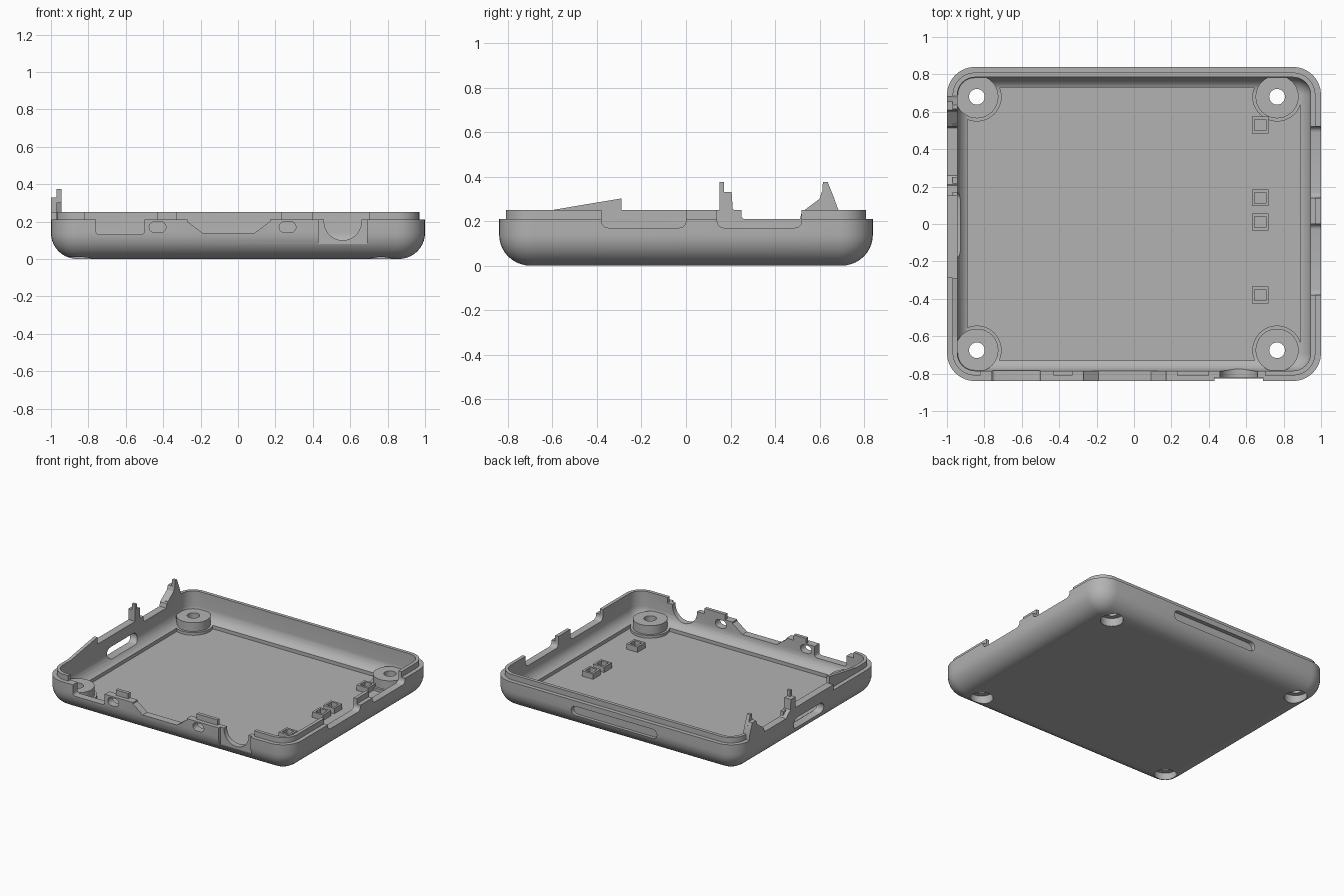
import bpy, bmesh, math

cube = bpy.data.objects.get("Cube")
if cube:
    bpy.data.objects.remove(cube, do_unlink=True)

HX, HY, R = 1.0, 0.84, 0.15      # half sizes and corner radius of the tray
RIM, LIP = 0.21, 0.25            # height of the outer rim and of the inner lip
WALL = 0.055
FILLET = 0.14

grey = bpy.data.materials.new("plain grey")
grey.use_nodes = True
grey.diffuse_color = (0.45, 0.45, 0.45, 1)
grey.node_tree.nodes["Principled BSDF"].inputs["Base Color"].default_value = grey.diffuse_color


def finish(name, bm):
    bmesh.ops.recalc_face_normals(bm, faces=bm.faces)
    mesh = bpy.data.meshes.new(name)
    bm.to_mesh(mesh)
    bm.free()
    mesh.materials.append(grey)
    ob = bpy.data.objects.new(name, mesh)
    bpy.context.collection.objects.link(ob)
    return ob


def arc(cx, cy, r, a0, a1, n=8):
    steps = [math.radians(a0 + (a1 - a0) * i / n) for i in range(n + 1)]
    return [(cx + r * math.cos(a), cy + r * math.sin(a)) for a in steps]


def stack(name, profile):
    """Solid of rounded rectangles, one for each (inset, z) of the profile."""
    bm = bmesh.new()
    loops = []
    for inset, z in profile:
        r = max(R - inset, 0.01)
        pts = []
        for k, (sx, sy) in enumerate([(1, 1), (-1, 1), (-1, -1), (1, -1)]):
            pts += arc(sx * (HX - inset - r), sy * (HY - inset - r), r, 90 * k, 90 * k + 90)
        loops.append([bm.verts.new((x, y, z)) for x, y in pts])
    for lo, hi in zip(loops, loops[1:]):
        for i in range(len(lo)):
            j = (i + 1) % len(lo)
            bm.faces.new((lo[i], lo[j], hi[j], hi[i]))
    bm.faces.new(loops[0])
    bm.faces.new(loops[-1])
    return finish(name, bm)


def prism(name, pts, axis, a, b):
    """Extrude a 2D outline along an axis from a to b."""
    place = {"x": lambda u, v, w: (w, u, v),
             "y": lambda u, v, w: (u, w, v),
             "z": lambda u, v, w: (u, v, w)}[axis]
    bm = bmesh.new()
    lo = [bm.verts.new(place(u, v, a)) for u, v in pts]
    hi = [bm.verts.new(place(u, v, b)) for u, v in pts]
    for i in range(len(pts)):
        j = (i + 1) % len(pts)
        bm.faces.new((lo[i], lo[j], hi[j], hi[i]))
    bm.faces.new(lo)
    bm.faces.new(hi)
    return finish(name, bm)


def circle(cx, cy, r, n=40):
    return arc(cx, cy, r, 0, 360 - 360 / n, n - 1)


def rect(u0, u1, v0, v1):
    return [(u0, v0), (u1, v0), (u1, v1), (u0, v1)]


def notch(u0, u1, v, r=0.03, top=0.5):
    """Open-topped outline with rounded lower corners."""
    return ([(u0, top)] + arc(u0 + r, v + r, r, 180, 270, 5)
            + arc(u1 - r, v + r, r, 270, 360, 5) + [(u1, top)])


def slot(u0, u1, v, r):
    return arc(u1 - r, v, r, -90, 90) + arc(u0 + r, v, r, 90, 270)


def boolean(target, tool, operation="DIFFERENCE"):
    mod = target.modifiers.new("cut", "BOOLEAN")
    mod.operation, mod.solver, mod.object = operation, "EXACT", tool
    bpy.context.view_layer.objects.active = target
    bpy.ops.object.modifier_apply(modifier=mod.name)
    bpy.data.objects.remove(tool, do_unlink=True)


# Outer body with rounded underside and stepped lip
under = [(x, z) for x, z in arc(FILLET, FILLET, FILLET, 270, 180, 10)]
tray = stack("tray_shell", under + [(0, RIM), (0.03, RIM), (0.03, LIP)])

# Cavity and floor pocket, both leaving room for the corner bosses
bowl = arc(FILLET, FILLET, FILLET - WALL, 270, 180, 8)
cavity = stack("cavity", bowl + [(WALL, 0.6)])
pocket = stack("pocket", [(0.11, 0.035), (0.11, 0.1)])
bosses = [(x, y) for x in (-0.84, 0.765) for y in (-0.675, 0.68)]
for x, y in bosses:
    boolean(cavity, prism("boss", circle(x, y, 0.115), "z", -0.1, 0.12))
    boolean(pocket, prism("boss_ring", circle(x, y, 0.132), "z", -0.1, 0.3))
boolean(tray, cavity)
boolean(tray, pocket)

# Screw holes with counterbores below
for x, y in bosses:
    boolean(tray, prism("screw_hole", circle(x, y, 0.042), "z", -0.1, 0.3))
    boolean(tray, prism("counterbore", circle(x, y, 0.077), "z", -0.1, 0.06))

# Front wall: lip gaps, port openings and round holes
front = [rect(a, b, RIM, 0.5) for a, b in ((-0.82, -0.43), (-0.33, 0.23), (0.40, 0.70))]
front.append(notch(-0.76, -0.5, 0.13, 0.02))
front.append([(-0.27, 0.5), (-0.27, 0.2), (-0.19, 0.14), (0.09, 0.14), (0.17, 0.2), (0.17, 0.5)])
front.append([(0.46, 0.5)] + arc(0.56, 0.2, 0.1, 180, 360, 16) + [(0.66, 0.5)])
front += [slot(x - 0.045, x + 0.045, 0.17, 0.029) for x in (-0.43, 0.265)]
for outline in front:
    boolean(tray, prism("front_cut", outline, "y", -0.95, -0.76))
boolean(tray, prism("port_recess", rect(0.43, 0.69, 0.08, 0.5), "y", -0.95, -0.82))

# Left wall: two wide notches
for a, b in ((-0.38, 0.0), (0.14, 0.52)):
    boolean(tray, prism("left_notch", notch(a, b, 0.17), "x", 0.92, 1.1))

# Back wall: shallow grip slot
boolean(tray, prism("grip_slot", slot(-0.35, 0.35, 0.135, 0.035), "y", 0.81, 0.95))

# Right wall: window and lip gap
boolean(tray, prism("window", slot(-0.18, 0.17, 0.13, 0.04), "x", -1.1, -0.92))
boolean(tray, prism("lip_gap", rect(0.25, 0.53, RIM, 0.5), "x", -1.1, -0.92))

# Right wall: raised ramp, plateau and the two stepped clips
base = RIM - 0.01
inner, mid = WALL - HX, 0.03 - HX
parts = [
    prism("right_ramp", [(-0.6, base), (-0.29, base), (-0.29, 0.302), (-0.6, LIP)], "x", mid, inner),
    prism("right_plateau", rect(-0.29, 0.15, base, LIP), "x", -HX, inner),
    prism("front_clip", [(0.15, base), (0.27, base), (0.24, 0.23), (0.21, 0.255),
                         (0.205, 0.33), (0.15, 0.33)], "x", -HX, inner),
    prism("front_clip_tip", rect(0.15, 0.17, 0.3, 0.375), "x", mid, inner),
    prism("back_clip", [(0.51, base), (0.685, base), (0.685, LIP), (0.655, 0.33), (0.61, 0.33),
                        (0.6, 0.3), (0.54, 0.255), (0.52, 0.24)], "x", -HX, inner),
    prism("back_clip_tip", [(0.61, 0.3), (0.667, 0.3), (0.637, 0.375), (0.615, 0.375)],
          "x", mid, inner),
]

# Hollow square pegs on the floor
for i, y in enumerate((0.53, 0.14, 0.01, -0.38)):
    peg = prism(f"floor_peg_{i + 1}", rect(0.63, 0.72, y - 0.045, y + 0.045), "z", 0.03, 0.075)
    bm = bmesh.new()
    bm.from_mesh(peg.data)
    bm.faces.ensure_lookup_table()
    top = max(bm.faces, key=lambda f: f.calc_center_median().z)
    bmesh.ops.inset_region(bm, faces=[top], thickness=0.022)
    bottom = bmesh.ops.extrude_discrete_faces(bm, faces=[top])["faces"]
    bmesh.ops.translate(bm, verts=bottom[0].verts, vec=(0, 0, -0.039))
    bm.to_mesh(peg.data)
    bm.free()
    parts.append(peg)

# Smooth the rounded edges only
bpy.ops.object.select_all(action="DESELECT")
for ob in [tray] + parts:
    ob.select_set(True)
bpy.context.view_layer.objects.active = tray
bpy.ops.object.shade_smooth_by_angle(angle=math.radians(30))
